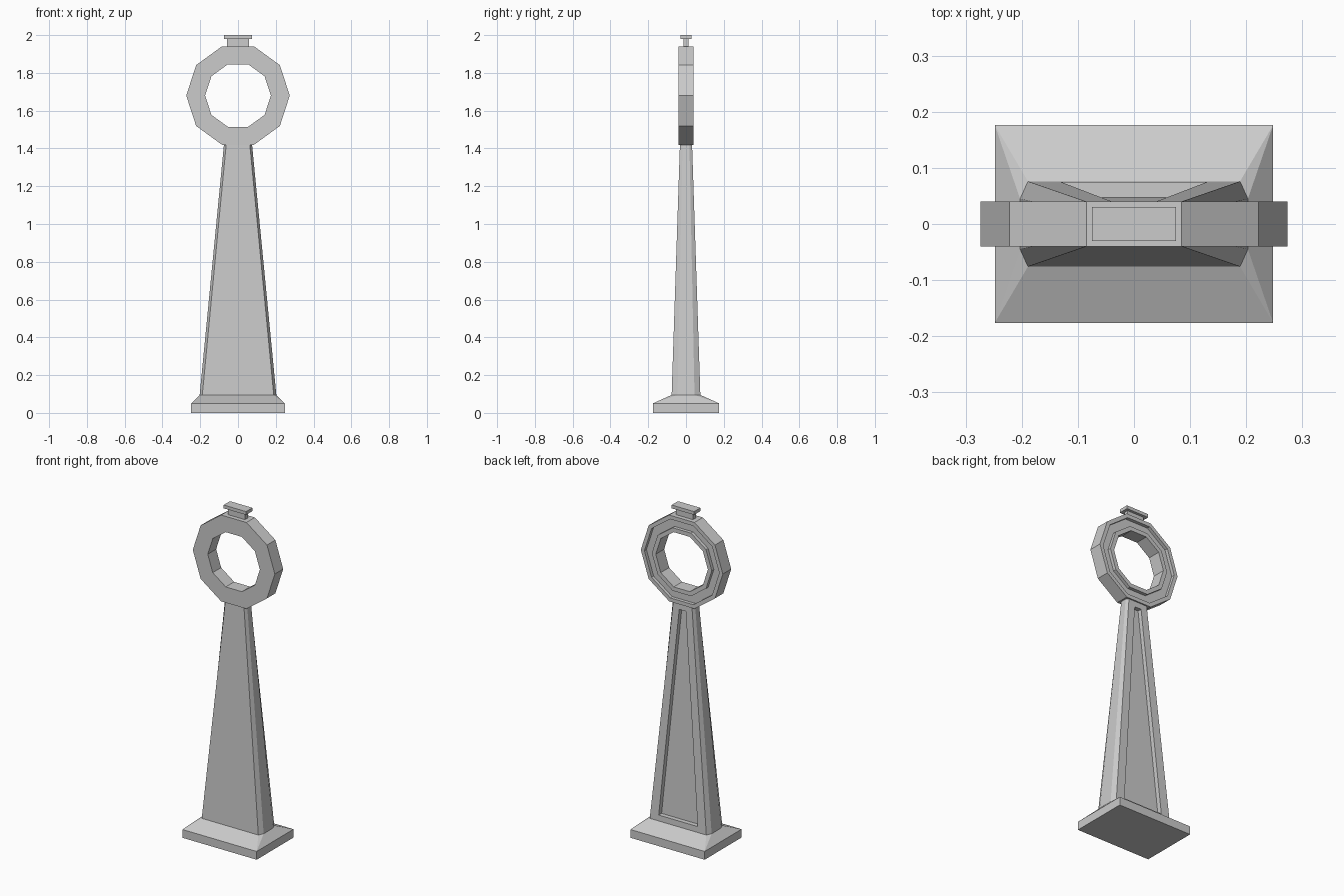
import bpy, bmesh, math

if "Cube" in bpy.data.objects:
    bpy.data.objects.remove(bpy.data.objects["Cube"])


def finish(name, bm):
    bmesh.ops.recalc_face_normals(bm, faces=bm.faces[:])
    me = bpy.data.meshes.new(name)
    bm.to_mesh(me)
    bm.free()
    ob = bpy.data.objects.new(name, me)
    bpy.context.collection.objects.link(ob)
    return ob


def loft(name, sections):
    """Join matching closed loops of points and cap both ends."""
    bm = bmesh.new()
    loops = [[bm.verts.new(p) for p in s] for s in sections]
    n = len(loops[0])
    for a, b in zip(loops, loops[1:]):
        for i in range(n):
            j = (i + 1) % n
            bm.faces.new((a[i], a[j], b[j], b[i]))
    bm.faces.new(loops[0])
    bm.faces.new(loops[-1])
    return finish(name, bm)


def octagon(x_face, y_face, x_side, y_side, z):
    q = [(x_side, y_side), (x_face, y_face)]
    pts = q + [(-x, y) for x, y in q[::-1]]
    pts += [(-x, -y) for x, y in pts]
    return [(x, y, z) for x, y in pts]


def rect(x, y, z):
    return [(x, -y, z), (x, y, z), (-x, y, z), (-x, -y, z)]


foot = octagon(0.189, 0.076, 0.203, 0.045, 0.095)
neck = octagon(0.062, 0.032, 0.074, 0.018, 1.425)

# Plinth: slab with a slope up to the column's chamfered footprint
bm = bmesh.new()
for p in rect(0.248, 0.176, 0) + rect(0.248, 0.176, 0.05) + foot:
    bm.verts.new(p)
bmesh.ops.convex_hull(bm, input=bm.verts[:])
bmesh.ops.dissolve_limit(bm, angle_limit=0.01, verts=bm.verts[:], edges=bm.edges[:])
finish("plinth", bm)

# Tapered column with chamfered corners
column = loft("column", [foot, neck])

# Recessed panel in the back of the column
def panel(y_low, y_high):
    return [(-0.13, y_low, 0.13), (0.13, y_low, 0.13),
            (0.022, y_high, 1.385), (-0.022, y_high, 1.385)]


cutter = loft("panel_cutter", [panel(0.047, 0.008), panel(0.12, 0.08)])
cutter.hide_render = True
cutter.hide_set(True)
cut = column.modifiers.new("panel", 'BOOLEAN')
cut.operation = 'DIFFERENCE'
cut.solver = 'EXACT'
cut.object = cutter

# Ten-sided ring with a groove in its back
profile = [(0.274, -0.04), (0.274, 0.04), (0.25, 0.04), (0.25, 0.02),
           (0.2, 0.02), (0.2, 0.04), (0.174, 0.04), (0.174, -0.04)]
bm = bmesh.new()
sides, n = 10, len(profile)
rows = []
for k in range(sides):
    a = math.tau * k / sides
    rows.append([bm.verts.new((r * math.cos(a), y, 1.68 + r * math.sin(a)))
                 for r, y in profile])
for k in range(sides):
    a, b = rows[k], rows[(k + 1) % sides]
    for i in range(n):
        j = (i + 1) % n
        bm.faces.new((a[i], a[j], b[j], b[i]))
finish("ring", bm)

# Stem and cap on top
loft("cap_stem", [rect(0.057, 0.014, 1.935), rect(0.057, 0.014, 1.98)])
loft("cap", [rect(0.075, 0.03, 1.98), rect(0.075, 0.03, 2.0)])
